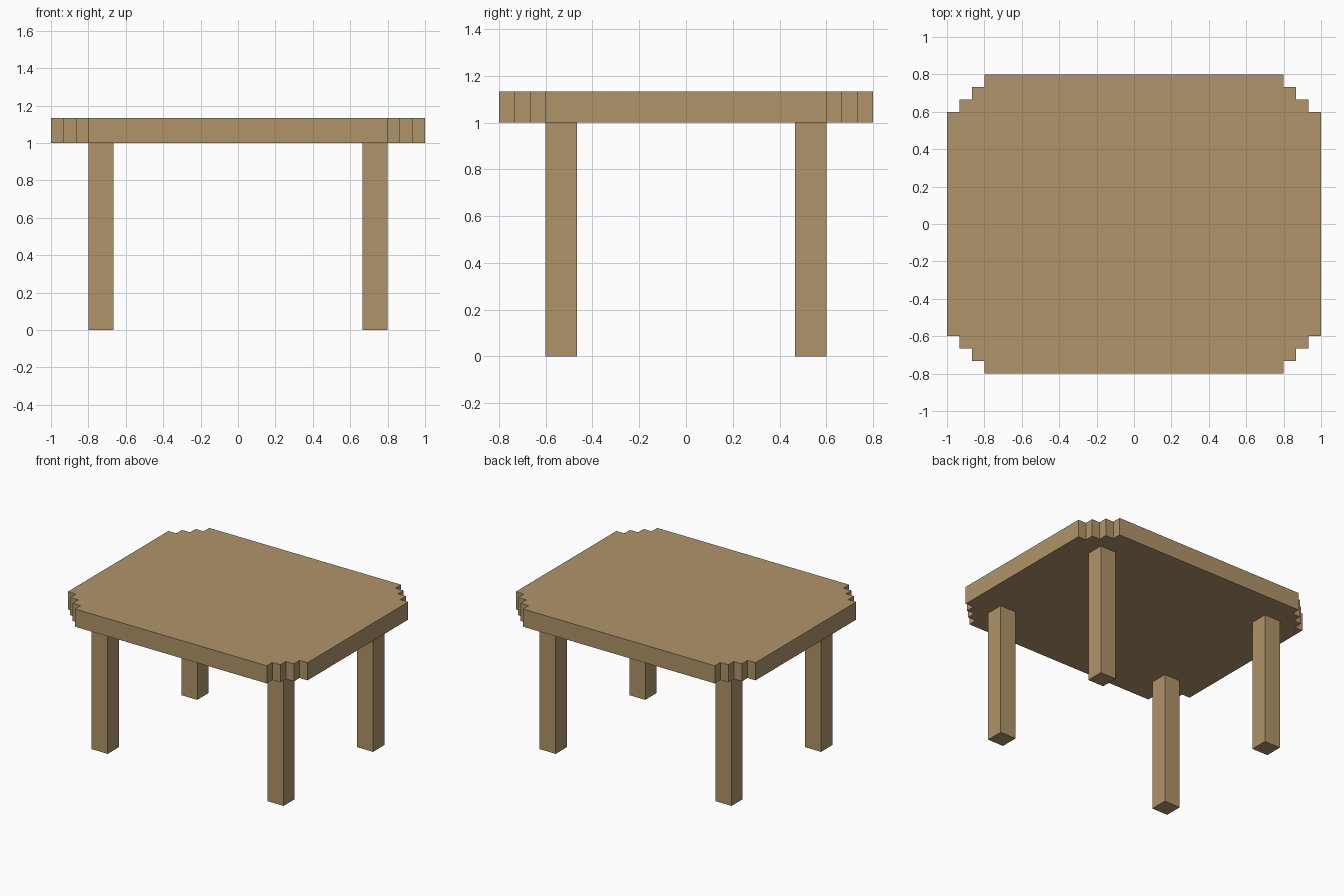
import bpy, bmesh

if "Cube" in bpy.data.objects:
    bpy.data.objects.remove(bpy.data.objects["Cube"])

U = 1 / 15  # block unit used by the whole model

wood = bpy.data.materials.new("light_wood")
wood.diffuse_color = (0.434, 0.296, 0.144, 1)
wood.use_nodes = True
wood.node_tree.nodes["Principled BSDF"].inputs["Base Color"].default_value = wood.diffuse_color


def prism(name, outline, z0, z1):
    """Extrude a counter-clockwise outline from z0 to z1."""
    bm = bmesh.new()
    base = bm.faces.new([bm.verts.new((x, y, z0)) for x, y in outline])
    out = bmesh.ops.extrude_face_region(bm, geom=[base], use_keep_orig=True)
    for v in out["geom"]:
        if isinstance(v, bmesh.types.BMVert):
            v.co.z = z1
    bmesh.ops.recalc_face_normals(bm, faces=bm.faces)
    mesh = bpy.data.meshes.new(name)
    bm.to_mesh(mesh)
    bm.free()
    mesh.materials.append(wood)
    obj = bpy.data.objects.new(name, mesh)
    bpy.context.collection.objects.link(obj)
    return obj


# Tabletop: stepped corner, mirrored into all four quadrants
corner = [(15 * U, 9 * U)]
for i in range(3):
    x, y = corner[-1]
    corner += [(x - U, y), (x - U, y + U)]
corner.append((12 * U, 12 * U))
corner = list(dict.fromkeys((round(x, 4), round(y, 4)) for x, y in corner))

outline = []
for sx, sy in ((1, 1), (-1, 1), (-1, -1), (1, -1)):
    pts = [(sx * x, sy * y) for x, y in corner]
    outline += pts if sx * sy > 0 else pts[::-1]
prism("tabletop", outline, 1.0, 1.0 + 2 * U)

# Four square legs
for sx, side in ((-1, "left"), (1, "right")):
    for sy, end in ((-1, "front"), (1, "back")):
        cx, cy = sx * 11 * U, sy * 8 * U
        square = [(cx + a * U, cy + b * U)
                  for a, b in ((-1, -1), (1, -1), (1, 1), (-1, 1))]
        prism(f"{end}_{side}_leg", square, 0.0, 1.0)
